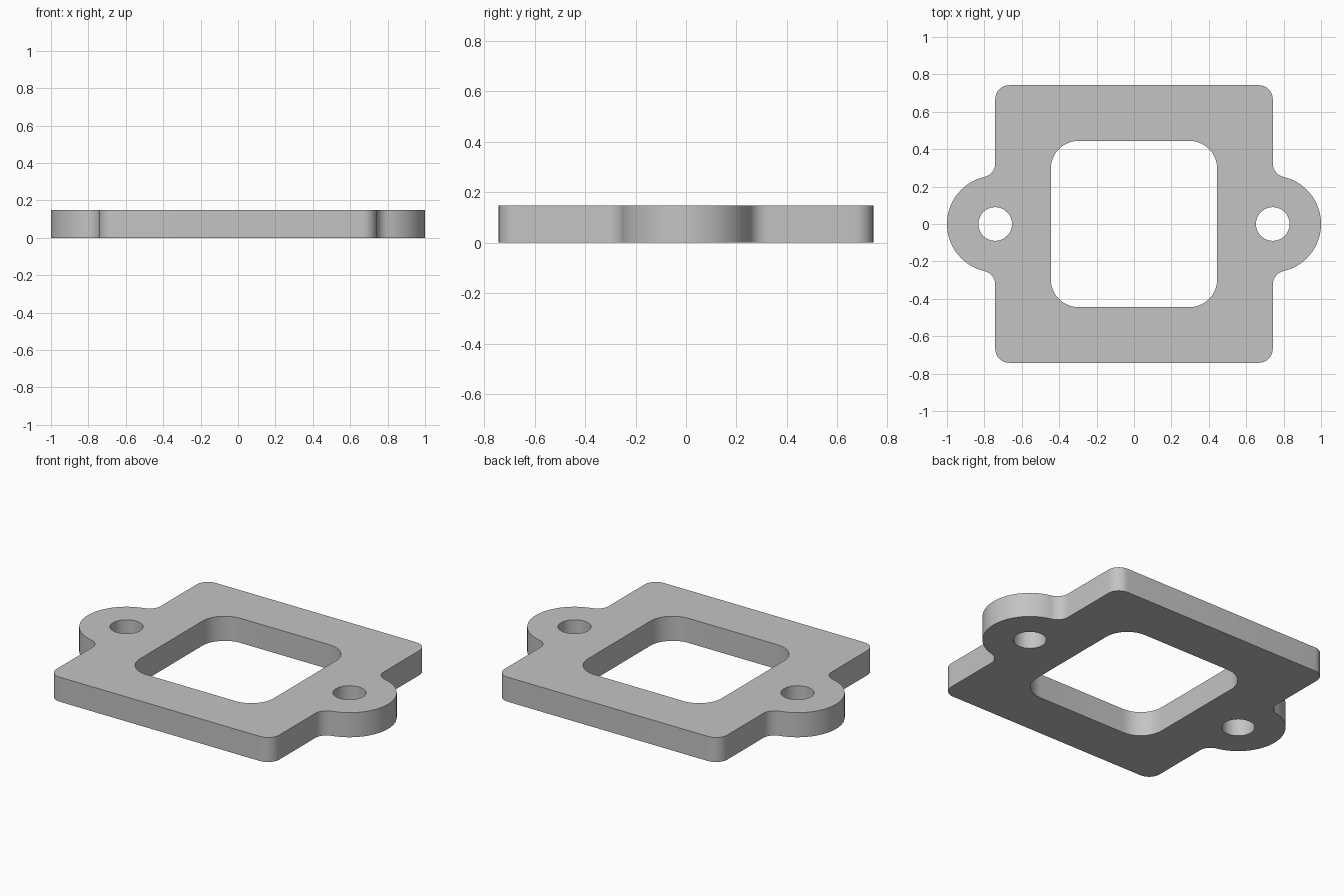
import bpy
import bmesh
from math import sin, cos, atan2, sqrt, radians, degrees

cube = bpy.data.objects.get("Cube")
if cube:
    bpy.data.objects.remove(cube, do_unlink=True)

THICK = 0.148
HALF, CORNER = 0.742, 0.075      # outer square
EAR, FILLET = 0.258, 0.075       # mounting ears and their blends
WINDOW, WINDOW_R = 0.445, 0.15   # central opening
HOLE = 0.09                      # bolt holes


def arc(cx, cy, r, start, end, n):
    """Points along an arc, angles in degrees."""
    angles = [radians(start + (end - start) * i / n) for i in range(n + 1)]
    return [(cx + r * cos(a), cy + r * sin(a)) for a in angles]


def turned(points):
    """Add the same points turned half way round."""
    return points + [(-x, -y) for x, y in points]


def flange_outline():
    fy = sqrt((EAR + FILLET) ** 2 - FILLET ** 2)
    t = degrees(atan2(fy, FILLET))
    c, fx = HALF - CORNER, HALF + FILLET
    return turned(
        arc(c, -c, CORNER, -90, 0, 10)
        + arc(fx, -fy, FILLET, 180, 180 - t, 10)
        + arc(HALF, 0, EAR, -t, t, 48)[1:-1]
        + arc(fx, fy, FILLET, 180 + t, 180, 10)
        + arc(c, c, CORNER, 0, 90, 10))


def window_outline():
    c = WINDOW - WINDOW_R
    return turned(arc(c, -c, WINDOW_R, -90, 0, 14) + arc(c, c, WINDOW_R, 0, 90, 14))


def hole_outline(side):
    return arc(side * HALF, 0, HOLE, 0, 360, 48)[:-1]


# Plate profile with its openings, filled and extruded
bm = bmesh.new()
edges = []
for loop in (flange_outline(), window_outline(), hole_outline(1), hole_outline(-1)):
    verts = [bm.verts.new((x, y, 0)) for x, y in loop]
    edges += [bm.edges.new((v, verts[i - 1])) for i, v in enumerate(verts)]
bmesh.ops.triangle_fill(bm, edges=edges, use_beauty=True, normal=(0, 0, 1))
top = bmesh.ops.extrude_face_region(bm, geom=bm.faces[:], use_keep_orig=True)["geom"]
bmesh.ops.translate(bm, vec=(0, 0, THICK),
                    verts=[g for g in top if isinstance(g, bmesh.types.BMVert)])
bmesh.ops.recalc_face_normals(bm, faces=bm.faces[:])

mesh = bpy.data.meshes.new("flange_plate")
bm.to_mesh(mesh)
bm.free()
plate = bpy.data.objects.new("flange_plate", mesh)
bpy.context.collection.objects.link(plate)

# Plain grey material
grey = bpy.data.materials.new("plain_grey")
grey.use_nodes = True
colour = (0.55, 0.55, 0.55, 1)
grey.diffuse_color = colour
grey.node_tree.nodes["Principled BSDF"].inputs["Base Color"].default_value = colour
mesh.materials.append(grey)

# Smooth curved walls, sharp rims
bpy.ops.object.select_all(action="DESELECT")
plate.select_set(True)
bpy.context.view_layer.objects.active = plate
bpy.ops.object.shade_smooth_by_angle(angle=radians(30))
